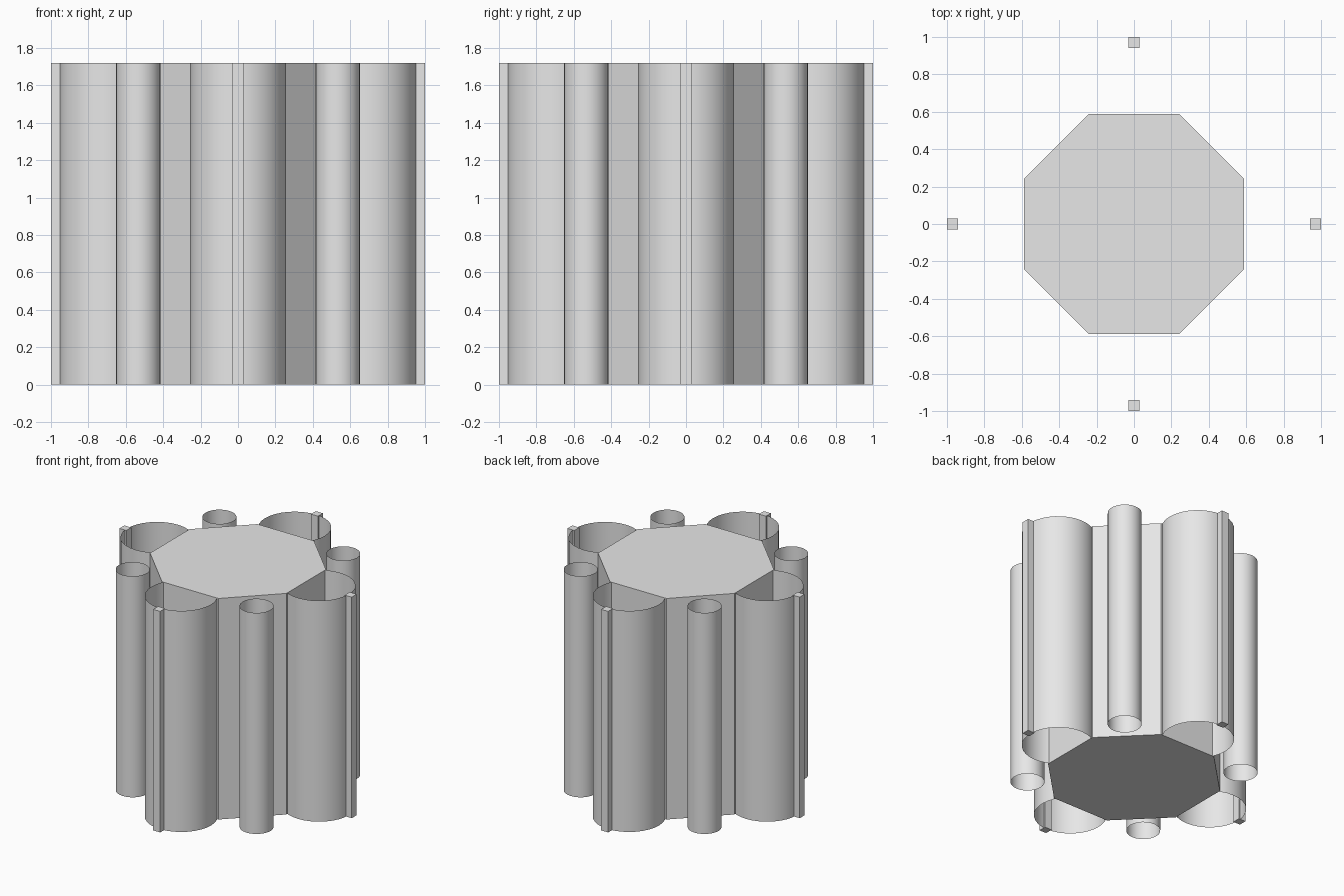
import bpy, bmesh, math
from mathutils import Matrix, Vector

HEIGHT = 1.72

old = bpy.data.objects.get("Cube")
if old:
    bpy.data.objects.remove(old, do_unlink=True)

grey = bpy.data.materials.new("light grey")
grey.use_nodes = True
grey.diffuse_color = (0.8, 0.8, 0.8, 1)
grey.node_tree.nodes["Principled BSDF"].inputs["Base Color"].default_value = (0.8, 0.8, 0.8, 1)


def column(name, radius, sides, distance=0, angle=0, turn=0, capped=True, smooth=False):
    """Upright column standing on the ground at a polar position."""
    bm = bmesh.new()
    bmesh.ops.create_cone(bm, cap_ends=capped, segments=sides,
                          radius1=radius, radius2=radius, depth=HEIGHT)
    spin = Matrix.Rotation(angle + turn, 4, 'Z')
    centre = Vector((distance * math.cos(angle), distance * math.sin(angle), HEIGHT / 2))
    bm.transform(Matrix.Translation(centre) @ spin)
    for face in bm.faces:
        face.smooth = smooth
    mesh = bpy.data.meshes.new(name)
    bm.to_mesh(mesh)
    bm.free()
    mesh.materials.append(grey)
    obj = bpy.data.objects.new(name, mesh)
    bpy.context.collection.objects.link(obj)
    return obj


# Solid octagonal core with flat sides facing the axes
column("core", 0.587 / math.cos(math.pi / 8), 8, turn=math.pi / 8)

for i, side in enumerate(["left", "back", "right", "front"]):
    a = i * math.pi / 2
    # Open wide tube sunk into each main face of the core
    column(side + "_large_tube", 0.257, 32, 0.698, a, capped=False, smooth=True)
    # Square post set in the outer wall of the tube
    column(side + "_post", 0.03 * math.sqrt(2), 4, 0.97, a, turn=math.pi / 4)

for i, corner in enumerate(["back_left", "back_right", "front_right", "front_left"]):
    # Open slim tube standing free of each diagonal face
    column(corner + "_small_tube", 0.12, 24, 0.754, math.pi / 4 + i * math.pi / 2,
           capped=False, smooth=True)
